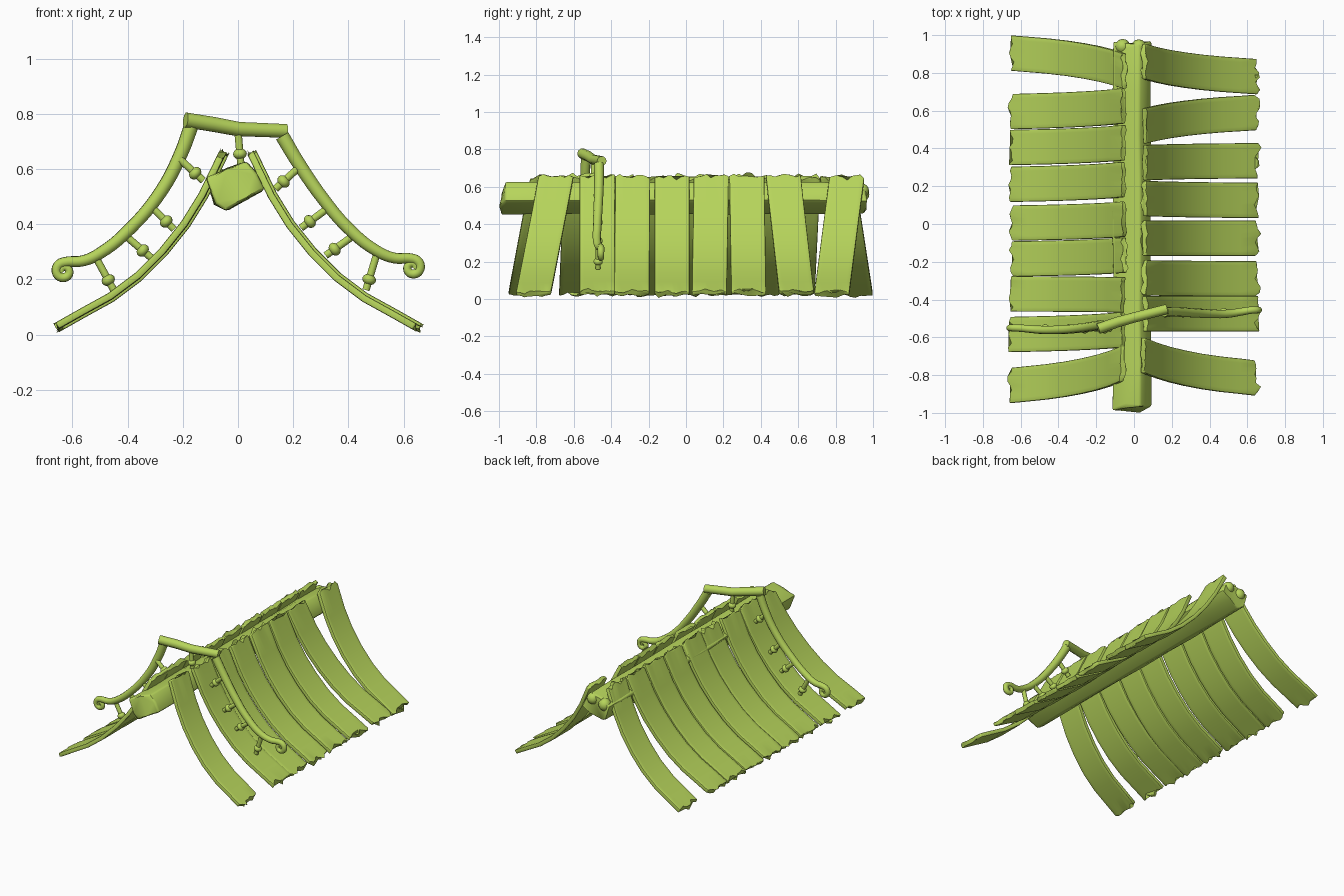
import bpy, bmesh, math, random
from mathutils import Vector

random.seed(4)
cube = bpy.data.objects.get("Cube")
if cube:
    bpy.data.objects.remove(cube, do_unlink=True)

leaf_green = bpy.data.materials.new("leaf_green")
leaf_green.use_nodes = True
COLOUR = (0.47, 0.66, 0.105, 1)
leaf_green.diffuse_color = COLOUR
leaf_green.node_tree.nodes["Principled BSDF"].inputs["Base Color"].default_value = COLOUR


def finish(obj, bevel=0, angle=40):
    """Give the part its colour, rounded edges and shading as a plain mesh."""
    bpy.ops.object.select_all(action="DESELECT")
    obj.select_set(True)
    bpy.context.view_layer.objects.active = obj
    if bevel:
        mod = obj.modifiers.new("rounded_edges", "BEVEL")
        mod.width, mod.segments, mod.angle_limit = bevel, 2, math.radians(50)
    bpy.ops.object.convert(target="MESH")
    obj = bpy.context.object
    obj.data.materials.clear()
    obj.data.materials.append(leaf_green)
    bpy.ops.object.shade_smooth_by_angle(angle=math.radians(angle))
    return obj


def loft(name, rings, bevel):
    """Join closed rings of points into a capped solid."""
    bm = bmesh.new()
    loops = [[bm.verts.new(p) for p in ring] for ring in rings]
    n = len(loops[0])
    for a, b in zip(loops, loops[1:]):
        for i in range(n):
            j = (i + 1) % n
            bm.faces.new((a[i], a[j], b[j], b[i]))
    bm.faces.new(loops[0])
    bm.faces.new(loops[-1][::-1])
    bmesh.ops.recalc_face_normals(bm, faces=bm.faces)
    mesh = bpy.data.meshes.new(name)
    bm.to_mesh(mesh)
    bm.free()
    obj = bpy.data.objects.new(name, mesh)
    bpy.context.collection.objects.link(obj)
    return finish(obj, bevel)


def tube(name, points, radii, kind="BEZIER"):
    """Round rod along a path, with a radius at each point."""
    curve = bpy.data.curves.new(name, "CURVE")
    curve.dimensions = "3D"
    curve.bevel_depth, curve.bevel_resolution = 1, 3
    curve.resolution_u, curve.use_fill_caps = 5, True
    spline = curve.splines.new(kind)
    dots = spline.bezier_points if kind == "BEZIER" else spline.points
    dots.add(len(points) - 1)
    for dot, p, r in zip(dots, points, radii):
        dot.co = p if kind == "BEZIER" else (*p, 1)
        dot.radius = r
        if kind == "BEZIER":
            dot.handle_left_type = dot.handle_right_type = "AUTO"
    obj = bpy.data.objects.new(name, curve)
    bpy.context.collection.objects.link(obj)
    return finish(obj)


# Roof planks: a sagging slope profile, swept with ragged ends
SLOPE = [Vector(p) for p in ((0.055, 0.65), (0.125, 0.505), (0.19, 0.4), (0.27, 0.3),
                             (0.36, 0.21), (0.46, 0.135), (0.56, 0.08), (0.645, 0.032))]
TOP, LOW = SLOPE[0].y, SLOPE[-1].y
WIDTH, THICK, COLS = 0.187, 0.026, 8


def plank(name, side, low_y, top_y):
    lift = random.uniform(-0.006, 0.006)
    ragged = {0: [], len(SLOPE) - 1: []}
    for end in ragged.values():
        phase = random.uniform(0, 6)
        end += [0.01 * math.sin(phase + c * 1.5) + random.uniform(-0.006, 0.01)
                for c in range(COLS + 1)]
    rings = []
    for k, p in enumerate(SLOPE):
        along = (SLOPE[min(k + 1, len(SLOPE) - 1)] - SLOPE[max(k - 1, 0)]).normalized()
        normal = Vector((-along.y, along.x))
        t = (p.y - LOW) / (TOP - LOW)
        mid = low_y + (top_y - low_y) * t
        ring = []
        for layer, cols in ((1, range(COLS + 1)), (-1, range(COLS, -1, -1))):
            for c in cols:
                jag = ragged[k][c] if k in ragged else 0
                q = p + normal * (lift + layer * THICK / 2)
                q += along * (jag if k else -jag)
                ring.append((side * q.x, mid + WIDTH * (c / COLS - 0.5), max(q.y, 0)))
        rings.append(ring)
    loft(name, rings, 0.006)


# Plank centres along the ridge: (lower end, upper end)
RIGHT = ((.905, .81), (.595, .625), (.405, .43), (.21, .235), (.005, .025),
         (-.185, -.165), (-.37, -.375), (-.585, -.56), (-.855, -.74))
LEFT = ((.78, .86), (.59, .52), (.335, .325), (.125, .135), (-.075, -.075),
        (-.29, -.285), (-.475, -.475), (-.815, -.695))
for side, word, rows in ((-1, "right", RIGHT), (1, "left", LEFT)):
    for i, (low_y, top_y) in enumerate(rows):
        plank(f"{word}_plank_{i + 1}", side, low_y, top_y)

# Ridge beam: tilted square timber with rough ends
SECTION = ((-0.115, 0.565), (-0.04, 0.6), (0.03, 0.625), (0.065, 0.585),
           (0.095, 0.525), (0.03, 0.49), (-0.045, 0.45), (-0.085, 0.475))
rings = []
for k in range(9):
    y = -0.975 + 1.93 * k / 8
    rough = 0.018 if k in (0, 8) else 0.003
    rings.append([(x + random.uniform(-.004, .004), y + random.uniform(-rough, rough),
                   z + random.uniform(-.004, .004)) for x, z in SECTION])
loft("ridge_beam", rings, 0.012)

# Knots on the back end of the beam
for x, z, size in ((-0.06, 0.56, 0.04), (0.025, 0.58, 0.038)):
    bpy.ops.mesh.primitive_uv_sphere_add(segments=12, ring_count=8, radius=size,
                                         location=(x, 0.94, z))
    bpy.context.object.name = "beam_knot"
    finish(bpy.context.object)


# Curling rails over each slope
def rail(name, side, path, centre, y_end):
    points = [Vector((side * x, y, z)) for x, y, z in path]
    radii = [0.027 - 0.008 * i / len(path) for i in range(len(path))]
    steps = 14
    for i in range(steps):
        f = i / (steps - 1)
        a = math.pi / 2 - f * 2.7 * math.pi
        r = 0.032 - 0.024 * f
        points.append(Vector((side * (centre[0] + r * math.cos(a)), y_end,
                              centre[1] + r * math.sin(a))))
        radii.append(0.019 - 0.007 * f)
    tube(name, points, radii)


rail("right_rail", -1, ((.17, -.535, .755), (.205, -.54, .66), (.275, -.55, .525),
                        (.39, -.56, .385), (.5, -.56, .295), (.56, -.555, .268)),
     (.63, .23), -.55)
rail("left_rail", 1, ((.16, -.465, .72), (.22, -.465, .62), (.31, -.47, .49),
                      (.4, -.475, .385), (.5, -.475, .305), (.565, -.465, .278)),
     (.632, .243), -.455)

# Cap rod joining the rails
tube("cap_rod", ((-.19, -.555, .778), (-.09, -.52, .762), (0, -.495, .745), (.175, -.45, .738)),
     (0.028, 0.028, 0.027, 0.026), "POLY")


# Struts with bead feet that rest on the planks and beam
def strut(name, x1, z1, x2, z2, y):
    top, foot = Vector((x1, y, z1)), Vector((x2, y, z2))
    way = (foot - top).normalized()
    tube(name + "_rod", (top, foot + way * 0.04), (0.014, 0.014), "POLY")
    bpy.ops.mesh.primitive_uv_sphere_add(segments=14, ring_count=8, radius=0.025, location=foot)
    bead = bpy.context.object
    bead.name = name + "_bead"
    bead.scale.z = 0.8
    bead.rotation_mode = "QUATERNION"
    bead.rotation_quaternion = way.to_track_quat("Z", "Y")
    finish(bead)


RIGHT_STRUTS = ((-.21, .635, -.155, .585), (-.32, .47, -.26, .41),
                (-.415, .365, -.345, .305), (-.515, .28, -.47, .198))
LEFT_STRUTS = ((.225, .61, .165, .555), (.335, .465, .26, .41),
               (.42, .36, .35, .31), (.505, .3, .475, .2))
for i, s in enumerate(RIGHT_STRUTS):
    strut(f"right_strut_{i + 1}", *s, -.555)
for i, s in enumerate(LEFT_STRUTS):
    strut(f"left_strut_{i + 1}", *s, -.47)
strut("ridge_strut", 0, .735, .007, .655, -.495)
